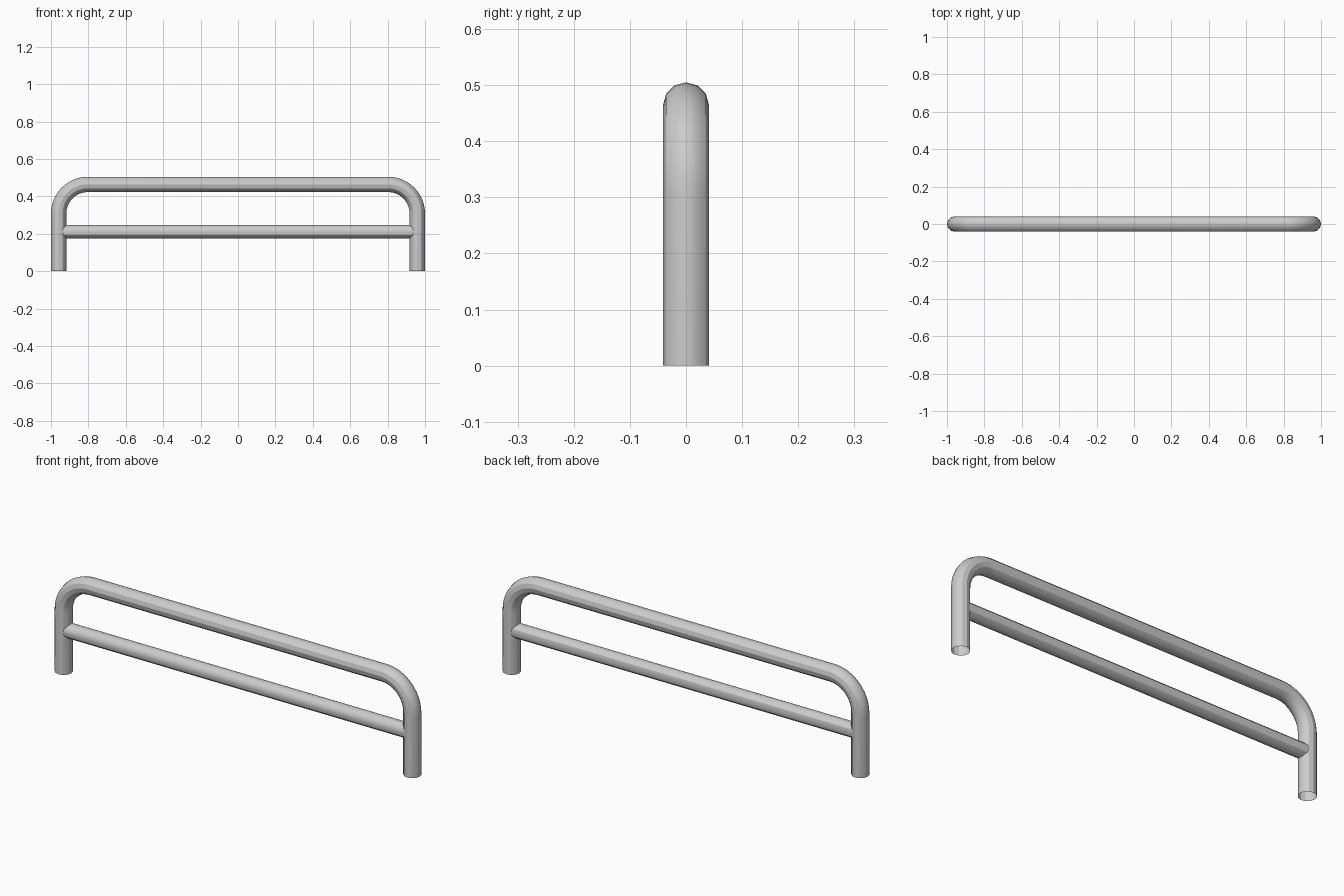
import bpy
from math import sin, cos, pi

if "Cube" in bpy.data.objects:
    bpy.data.objects.remove(bpy.data.objects["Cube"])

LEG_R, BAR_R = 0.041, 0.036
LEG_X, TOP_Z, BAR_Z = 0.959, 0.464, 0.211
BEND, STEPS = 0.156, 12


def tube(name, path, radius):
    """Sweep an open 12-sided tube along a path of (x, z) points."""
    curve = bpy.data.curves.new(name, 'CURVE')
    curve.dimensions = '3D'
    curve.bevel_depth = radius
    curve.bevel_resolution = 4
    spline = curve.splines.new('POLY')
    spline.points.add(len(path) - 1)
    for p, (x, z) in zip(spline.points, path):
        p.co = (x, 0, z, 1)
    obj = bpy.data.objects.new(name, curve)
    bpy.context.collection.objects.link(obj)
    bpy.ops.object.select_all(action='DESELECT')
    obj.select_set(True)
    bpy.context.view_layer.objects.active = obj
    bpy.ops.object.convert(target='MESH')
    bpy.ops.object.shade_smooth_by_angle()


# Bent hoop: right leg and rounded corner, mirrored to the left
right = [(LEG_X, 0)]
for i in range(STEPS + 1):
    a = pi / 2 * i / STEPS
    right.append((LEG_X - BEND + BEND * cos(a), TOP_Z - BEND + BEND * sin(a)))
left = [(-x, z) for x, z in reversed(right)]
tube("hoop_frame", right + left, LEG_R)

# Lower crossbar, its ends buried in the legs
tube("crossbar", [(-LEG_X, BAR_Z), (LEG_X, BAR_Z)], BAR_R)
